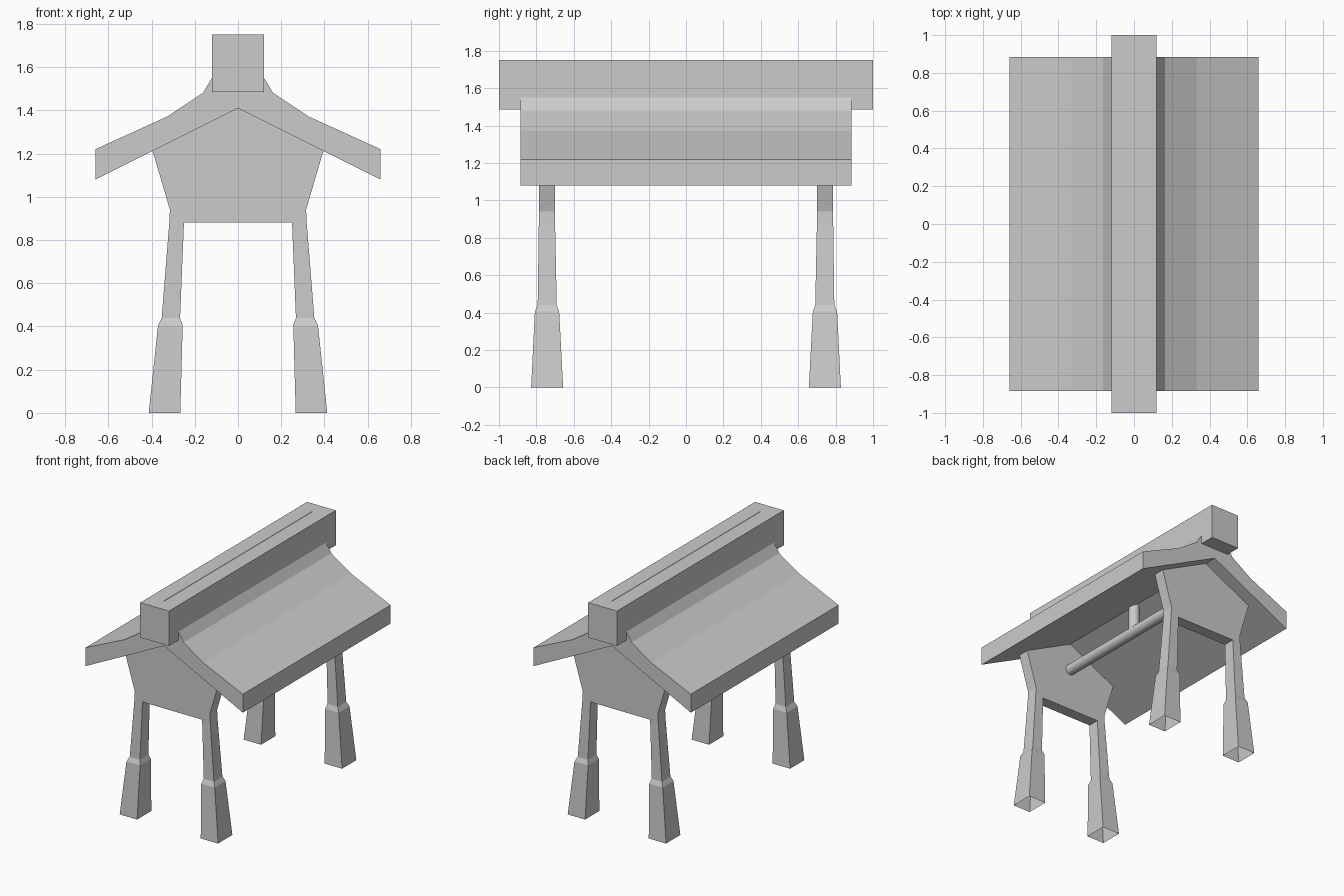
import bpy, bmesh

if "Cube" in bpy.data.objects:
    bpy.data.objects.remove(bpy.data.objects["Cube"])


def finish(name, bm):
    bmesh.ops.remove_doubles(bm, verts=bm.verts, dist=1e-5)
    bmesh.ops.recalc_face_normals(bm, faces=bm.faces)
    mesh = bpy.data.meshes.new(name)
    bm.to_mesh(mesh)
    bm.free()
    obj = bpy.data.objects.new(name, mesh)
    bpy.context.collection.objects.link(obj)
    return obj


def add_prism(bm, profile, y0, y1, skip=()):
    """Extrude an xz profile along y, leaving out the listed side faces."""
    a = [bm.verts.new((x, y0, z)) for x, z in profile]
    b = [bm.verts.new((x, y1, z)) for x, z in profile]
    bm.faces.new(a)
    bm.faces.new(b[::-1])
    n = len(profile)
    for i in range(n):
        if i not in skip:
            j = (i + 1) % n
            bm.faces.new((a[i], b[i], b[j], a[j]))


def add_tube(bm, rings):
    """Open rectangular tube through rings of (z, x0, x1, y0, y1)."""
    loops = [[bm.verts.new(p) for p in
              ((x0, y0, z), (x1, y0, z), (x1, y1, z), (x0, y1, z))]
             for z, x0, x1, y0, y1 in rings]
    for lo, hi in zip(loops, loops[1:]):
        for i in range(4):
            j = (i + 1) % 4
            bm.faces.new((lo[i], lo[j], hi[j], hi[i]))


def cylinder(name, radius, length, location, rotation=(0, 0, 0)):
    bpy.ops.mesh.primitive_cylinder_add(vertices=16, radius=radius, depth=length,
                                        location=location, rotation=rotation)
    bpy.context.object.name = name
    bpy.ops.object.shade_smooth_by_angle()


# Flared roof, its peak just reaching the top of the ridge beam
right = [(0.66, 1.08), (0.66, 1.22), (0.33, 1.37), (0.163, 1.48), (0.12, 1.55)]
profile = [(0, 1.41)] + right + [(0, 1.752)] + [(-x, z) for x, z in right[::-1]]
bm = bmesh.new()
add_prism(bm, profile, -0.885, 0.885)
finish("roof", bm)

# Ridge beam
bm = bmesh.new()
add_prism(bm, [(-0.12, 1.485), (0.12, 1.485), (0.12, 1.75), (-0.12, 1.75)], -1, 1)
finish("ridge_beam", bm)

# Gable panels with tapered legs: one quarter, mirrored in x and y
bm = bmesh.new()
add_prism(bm, [(0, 0.88), (0.25, 0.88), (0.318, 0.88), (0.315, 0.94),
               (0.395, 1.212), (0, 1.41)], -0.787, -0.70, skip=(1, 4, 5))
add_tube(bm, [(0, 0.267, 0.413, -0.828, -0.657),
              (0.405, 0.256, 0.37, -0.808, -0.678),
              (0.44, 0.268, 0.353, -0.793, -0.691),
              (0.88, 0.25, 0.318, -0.787, -0.70)])
frame = finish("gables_and_legs", bm)
mirror = frame.modifiers.new("Mirror", 'MIRROR')
mirror.use_axis = (True, True, False)

# Tie beam between the gables, and the post carrying the roof
cylinder("tie_beam", 0.04, 1.4, (0, 0, 1.2), (1.5707963, 0, 0))
cylinder("king_post", 0.04, 0.21, (0, 0, 1.305))
